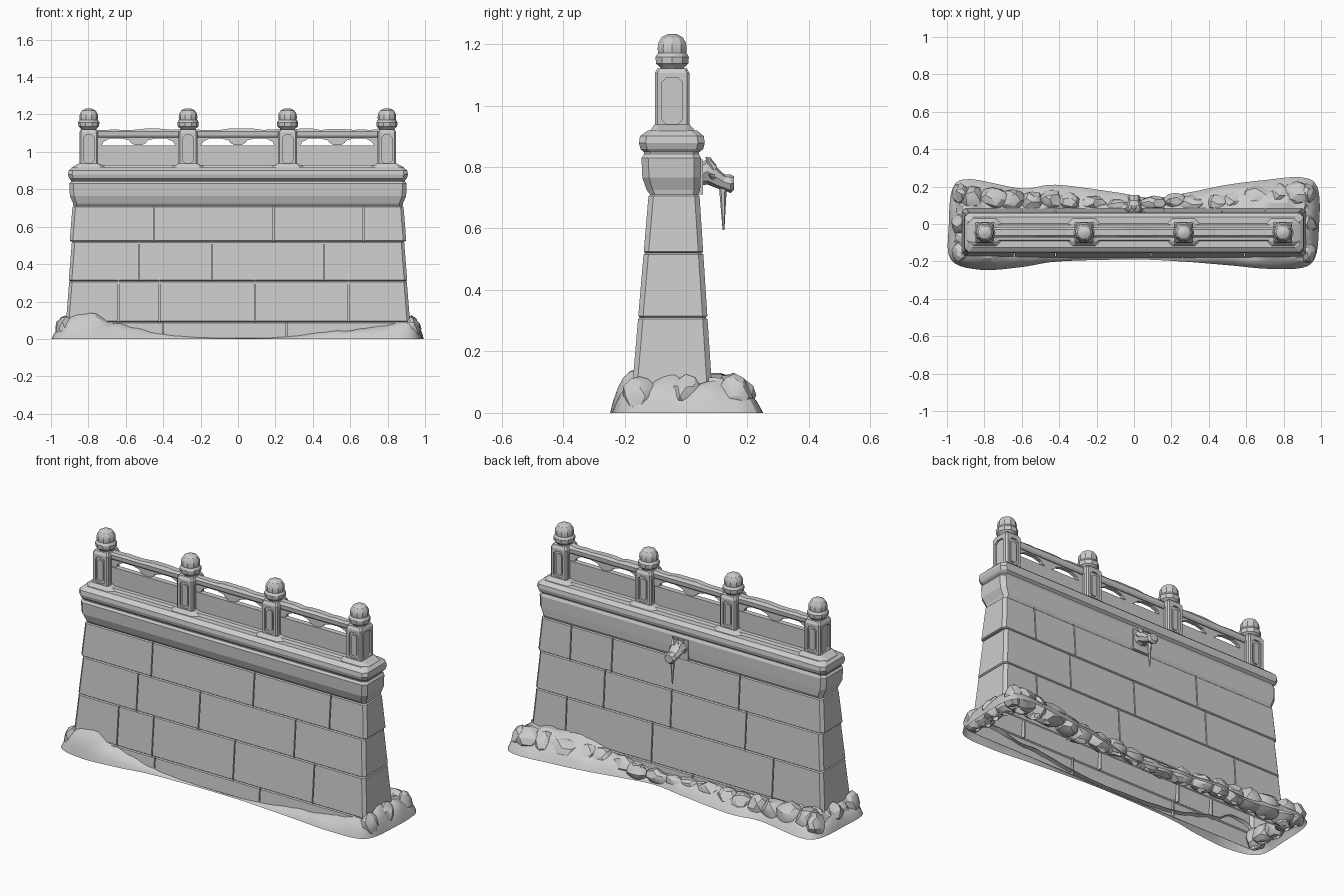
import bpy, bmesh, math, random
from mathutils import Vector, Matrix, noise
from mathutils.geometry import interpolate_bezier

random.seed(4)
if "Cube" in bpy.data.objects:
    bpy.data.objects.remove(bpy.data.objects["Cube"])

stone = bpy.data.materials.new("weathered_stone")
stone.use_nodes = True
GREY = (0.6, 0.6, 0.6, 1)
stone.diffuse_color = GREY
stone.node_tree.nodes["Principled BSDF"].inputs["Base Color"].default_value = GREY
MID = -0.045


def finish(bm, name, smooth=None):
    bmesh.ops.recalc_face_normals(bm, faces=bm.faces)
    mesh = bpy.data.meshes.new(name)
    bm.to_mesh(mesh)
    bm.free()
    mesh.materials.append(stone)
    ob = bpy.data.objects.new(name, mesh)
    bpy.context.collection.objects.link(ob)
    if smooth:
        bpy.ops.object.select_all(action='DESELECT')
        ob.select_set(True)
        bpy.context.view_layer.objects.active = ob
        bpy.ops.object.shade_smooth_by_angle(angle=math.radians(smooth))
    return ob


def skin(bm, rings, cap=True):
    """Bridge closed rings of points, one after the other."""
    rows = [[bm.verts.new(p) for p in r] for r in rings]
    n = len(rows[0])
    for a, b in zip(rows, rows[1:]):
        for i in range(n):
            j = (i + 1) % n
            bm.faces.new((a[i], a[j], b[j], b[i]))
    if cap:
        bm.faces.new(rows[0])
        bm.faces.new(rows[-1])


def block_ring(z, x0, x1, y0, y1, c):
    """Rectangle with chamfered corners at height z."""
    return [(x0 + c, y0, z), (x1 - c, y0, z), (x1, y0 + c, z), (x1, y1 - c, z),
            (x1 - c, y1, z), (x0 + c, y1, z), (x0, y1 - c, z), (x0, y0 + c, z)]


def stack(bm, levels, x=0):
    """Stacked chamfered rectangles: (z, half width, y0, y1, chamfer)."""
    skin(bm, [block_ring(z, x - h, x + h, y0, y1, c) for z, h, y0, y1, c in levels])


def extrude(bm, outline, place):
    """Prism: outline at both offsets given by the place function."""
    skin(bm, [[place(u, v, s) for u, v in outline] for s in (-1, 1)])


def box(bm, lo, hi):
    skin(bm, [[(lo[0], lo[1], z), (hi[0], lo[1], z), (hi[0], hi[1], z), (lo[0], hi[1], z)]
              for z in (lo[2], hi[2])])


def carve(ob, bm):
    cutter = finish(bm, "cutter")
    cutter.hide_render = True
    mod = ob.modifiers.new("carve", 'BOOLEAN')
    mod.operation, mod.solver, mod.object = 'DIFFERENCE', 'EXACT', cutter
    bpy.context.view_layer.objects.active = ob
    bpy.ops.object.modifier_apply(modifier=mod.name)
    bpy.data.objects.remove(cutter)


def open_base(bm):
    """Remove the faces lying on the ground."""
    flat = [f for f in bm.faces if all(v.co.z < 0.001 for v in f.verts)]
    bmesh.ops.delete(bm, geom=flat, context='FACES')


# Wall: tapering courses, cornice and coping in one shell, with carved joints
def face_y(z):
    return -0.182 + 0.085 * z, 0.09 - 0.065 * z


courses = [(0, 0.09, 0.93, (-0.4, 0.26), (-0.1, 0.5)),
           (0.09, 0.31, 0.92, (-0.64, -0.42, 0.09, 0.59), (-0.6, 0.16, 0.7)),
           (0.31, 0.52, 0.905, (-0.53, -0.14, 0.46), (-0.42, 0.05, 0.47)),
           (0.52, 0.71, 0.9, (-0.45, 0.19, 0.67), (-0.37, 0.43, 0.69))]
levels, e = [], 0.005
cut = bmesh.new()
for z0, z1, hx, front, back in courses:
    for z, inset in ((z0 + 0.001 * (z0 > 0), e), (z0 + e, 0), (z1 - e, 0), (z1, e)):
        ya, yb = face_y(z)
        levels.append((z, hx - inset - 0.08 * (z - z0), ya + inset, yb - inset, 0.016))
    for joints, side in ((front, 0), (back, 1)):
        for x in joints:
            y = face_y((z0 + z1) / 2)[side]
            box(cut, (x - 0.003, y - 0.016, z0 - 0.004), (x + 0.003, y + 0.016, z1 + 0.004))
levels += [(0.725, 0.882, -0.128, 0.046, 0.02), (0.765, 0.899, -0.142, 0.048, 0.022),
           (0.83, 0.902, -0.145, 0.048, 0.022), (0.842, 0.893, -0.136, 0.042, 0.02),
           (0.848, 0.893, -0.136, 0.042, 0.02), (0.858, 0.902, -0.148, 0.056, 0.022),
           (0.878, 0.909, -0.153, 0.061, 0.022), (0.9, 0.905, -0.15, 0.058, 0.022),
           (0.918, 0.885, -0.125, 0.037, 0.022)]
bm = bmesh.new()
stack(bm, levels)
wall = finish(bm, "wall")
carve(wall, cut)
bm = bmesh.new()
bm.from_mesh(wall.data)
open_base(bm)
bm.to_mesh(wall.data)
bm.free()
bm = bmesh.new()
stack(bm, [(0.905, 0.86, -0.1, 0.01, 0.01), (0.93, 0.85, -0.085, -0.005, 0.01)])
finish(bm, "balustrade_plinth")

# Posts with recessed panels, flared feet and domed finials
posts = [-0.798, -0.267, 0.265, 0.796]
finial = [(1.115, 0.036), (1.125, 0.042), (1.136, 0.055), (1.158, 0.057), (1.168, 0.051),
          (1.171, 0.048), (1.185, 0.05), (1.205, 0.047), (1.222, 0.036), (1.233, 0.014)]


def panel(w):
    z0, z1, c = 0.94, 1.09, 0.014
    return [(-w, z0 + c), (c - w, z0), (w - c, z0), (w, z0 + c),
            (w, z1 - c), (w - c, z1), (c - w, z1), (-w, z1 - c)]


for k, x in enumerate(posts):
    bm = bmesh.new()
    hx, hy = 0.05, 0.056
    stack(bm, [(0.91, hx, MID - hy, MID + hy, 0.008), (1.105, hx, MID - hy, MID + hy, 0.008),
               (1.121, hx - 0.008, MID - hy + 0.008, MID + hy - 0.008, 0.008)], x)
    post = finish(bm, "post_%d" % (k + 1))
    cut = bmesh.new()
    for side in (-1, 1):
        extrude(cut, panel(0.028), lambda u, v, s: (x + u, MID + side * (hy + 0.01 * s), v))
        extrude(cut, panel(0.033), lambda u, v, s: (x + side * (hx + 0.01 * s), MID + u, v))
    carve(post, cut)
    bm = bmesh.new()
    for side in (-1, 1):
        extrude(bm, [(u * 0.62, 1.015 + (v - 1.015) * 0.8) for u, v in panel(0.028)],
                lambda u, v, s: (x + u, MID + side * (hy - 0.008 + 0.004 * s), v))
    finish(bm, "post_panel_%d" % (k + 1))
    bm = bmesh.new()
    stack(bm, [(0.906, 0.095, -0.122, 0.034, 0.03), (0.917, 0.092, -0.118, 0.03, 0.03),
               (0.938, 0.052, -0.102, 0.012, 0.008)], x)
    finish(bm, "post_foot_%d" % (k + 1))
    bm = bmesh.new()
    skin(bm, [[(x + r * math.cos(a * math.tau / 10), MID + r * math.sin(a * math.tau / 10), z)
               for a in range(10)] for z, r in finial])
    finish(bm, "finial_%d" % (k + 1), 30)

# Railing bays: solid lower panel, pierced valance, worn top rail
half_valance = [(-0.23, 1.1), (-0.23, 1.03), (-0.2, 1.03), (-0.185, 1.055), (-0.15, 1.072),
                (-0.09, 1.072), (-0.05, 1.062), (-0.04, 1.048), (-0.018, 1.036)]
valance = half_valance + [(-u, v) for u, v in reversed(half_valance)]
for k, (a, b) in enumerate(zip(posts, posts[1:])):
    x, h = (a + b) / 2, (b - a) / 2 - 0.045
    bm = bmesh.new()
    box(bm, (x - h, MID - 0.015, 0.915), (x + h, MID + 0.015, 1.034))
    finish(bm, "bay_panel_%d" % (k + 1))
    bm = bmesh.new()
    extrude(bm, valance, lambda u, v, s: (x + u, MID + 0.01 * s, v))
    finish(bm, "bay_valance_%d" % (k + 1))
    bm = bmesh.new()
    rings = []
    for i in range(11):
        px, top = x - h + 2 * h * i / 10, 1.121 + random.uniform(-0.005, 0.005)
        rings.append([(px, MID + s * w, z) for s, w, z in
                      ((-1, 0.016, 1.078), (-1, 0.024, 1.088), (-1, 0.026, 1.108), (-1, 0.016, top),
                       (1, 0.016, top), (1, 0.026, 1.108), (1, 0.024, 1.088), (1, 0.016, 1.078))])
    skin(bm, rings)
    finish(bm, "top_rail_%d" % (k + 1))

# Water spout: back plate, beast head, horns and hanging icicle
bm = bmesh.new()
box(bm, (-0.05, 0.03, 0.71), (0.05, 0.055, 0.825))
finish(bm, "spout_plate")
bm = bmesh.new()
head = [(0.045, 0.05, 0.775, 0.035), (0.07, 0.042, 0.785, 0.042), (0.1, 0.038, 0.765, 0.034),
        (0.125, 0.03, 0.75, 0.026), (0.145, 0.034, 0.745, 0.03), (0.156, 0.026, 0.748, 0.022)]
skin(bm, [[(w * math.cos(t * math.tau / 8), y, z + r * math.sin(t * math.tau / 8))
           for t in range(8)] for y, w, z, r in head])
finish(bm, "spout_head", 30)


def spike(bm, tip, foot, r):
    tip, foot = Vector(tip), Vector(foot)
    d = foot - tip
    turn = d.to_track_quat('Z', 'Y').to_matrix().to_4x4()
    bmesh.ops.create_cone(bm, cap_ends=True, segments=6, radius1=0.003, radius2=r, depth=d.length,
                          matrix=Matrix.Translation((tip + foot) / 2) @ turn)


bm = bmesh.new()
for s in (-1, 1):
    spike(bm, (s * 0.034, 0.066, 0.832), (s * 0.018, 0.088, 0.795), 0.016)
    spike(bm, (s * 0.05, 0.075, 0.775), (s * 0.02, 0.095, 0.765), 0.016)
spike(bm, (0, 0.075, 0.832), (0, 0.085, 0.8), 0.016)
finish(bm, "spout_horns")
bm = bmesh.new()
spike(bm, (0, 0.122, 0.595), (0, 0.12, 0.74), 0.013)
finish(bm, "icicle")

# Earth skirt: (x, y, bank height) round the foot
foot = [(-0.98, -0.19, 0.08), (-0.82, -0.245, 0.14), (-0.6, -0.23, 0.08), (-0.4, -0.2, 0.03),
        (0, -0.19, 0.005), (0.25, -0.2, 0.015), (0.5, -0.22, 0.045), (0.75, -0.24, 0.07),
        (0.95, -0.21, 0.11), (0.99, 0, 0.11), (0.98, 0.2, 0.11), (0.89, 0.25, 0.13),
        (0.7, 0.235, 0.13), (0.5, 0.21, 0.11), (0.3, 0.17, 0.08), (0.1, 0.14, 0.05),
        (-0.1, 0.17, 0.07), (-0.42, 0.21, 0.08), (-0.6, 0.19, 0.08), (-0.88, 0.24, 0.11),
        (-0.97, 0.19, 0.08), (-0.99, 0, 0.1)]
foot = [Vector(p) for p in foot]
profile = [(0, 0), (0.12, 0.3), (0.3, 0.58), (0.5, 0.78), (0.75, 0.92), (1.05, 1)]
shells = [[] for _ in profile]
for i, q in enumerate(foot):
    p, r, s = foot[i - 1], foot[(i + 1) % len(foot)], foot[(i + 2) % len(foot)]
    steps = max(3, round((r - q).length / 0.035)) + 1
    for x, y, h in interpolate_bezier(q, q + (r - p) / 6, r - (s - q) / 6, r, steps)[:-1]:
        inner = Vector((max(-0.91, min(0.91, x)), max(-0.16, min(0.07, y))))
        for row, (f, lift) in zip(shells, profile):
            pt = Vector((x, y)).lerp(inner, f)
            lump = 1 + 0.35 * noise.noise(Vector((pt.x * 11, pt.y * 11, 0)))
            row.append((pt.x, pt.y, h * lift * lump))
bm = bmesh.new()
skin(bm, shells, cap=False)
finish(bm, "earth_skirt", 25)


# Boulders half buried along the back and around the ends
def boulder(name, x, y, rx, ry, top):
    bm = bmesh.new()
    bmesh.ops.create_icosphere(bm, subdivisions=2, radius=1)
    for v in bm.verts:
        v.co *= 1 + 0.3 * noise.noise(v.co * 1.6 + Vector((x * 9, y * 9, 0)))
        v.co = Vector((x + v.co.x * rx, y + v.co.y * ry, max(0, top * (0.45 + 0.55 * v.co.z))))
    open_base(bm)
    finish(bm, name, 25)


for k in range(17):
    x = -0.88 + k * 0.11 + random.uniform(-0.02, 0.02)
    reach = 0.05 + 0.07 * abs(x)
    boulder("back_boulder_%d" % (k + 1), x, 0.075 + reach * random.uniform(0.3, 0.75),
            random.uniform(0.06, 0.09), reach * 0.65, 0.07 + 0.065 * abs(x))
for side in (-1, 1):
    for k, y in enumerate((-0.15, -0.08, 0.0, 0.09, 0.16)):
        boulder("end_boulder_%s_%d" % ("left" if side > 0 else "right", k + 1),
                side * (0.925 - 0.015 * (k % 2)), y, 0.05, 0.055, 0.12 - 0.02 * (k % 2))
